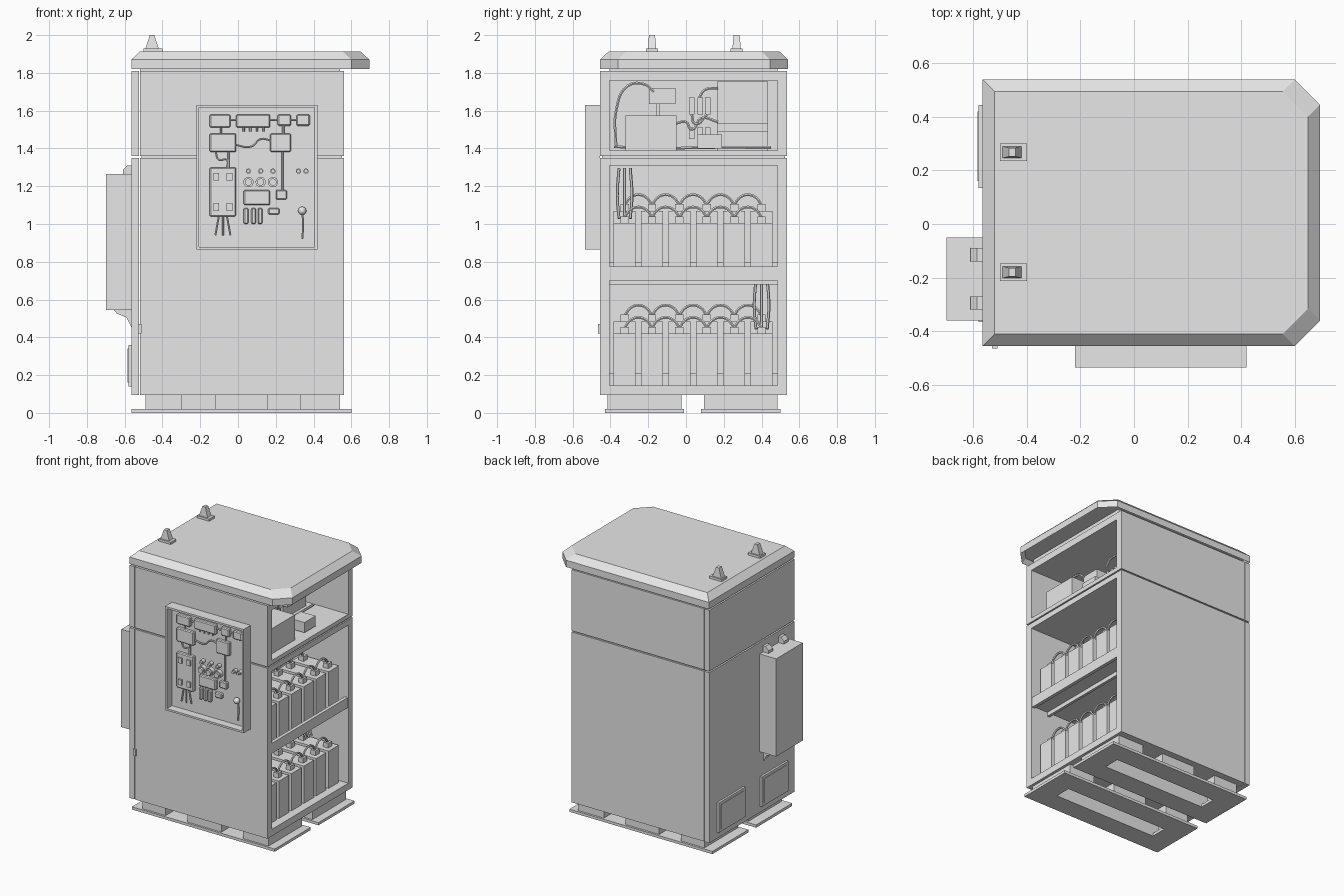
import bpy, bmesh, math
from mathutils import Vector, Matrix

cube = bpy.data.objects.get("Cube")
if cube:
    bpy.data.objects.remove(cube, do_unlink=True)

grey = bpy.data.materials.new("plain light grey")
grey.use_nodes = True
grey.diffuse_color = (0.8, 0.8, 0.8, 1)
grey.node_tree.nodes["Principled BSDF"].inputs["Base Color"].default_value = (0.8, 0.8, 0.8, 1)


def finish(name, bm):
    bmesh.ops.recalc_face_normals(bm, faces=bm.faces)
    mesh = bpy.data.meshes.new(name)
    bm.to_mesh(mesh)
    bm.free()
    mesh.materials.append(grey)
    obj = bpy.data.objects.new(name, mesh)
    bpy.context.collection.objects.link(obj)
    return obj


def boxes(name, *extents):
    """One object of boxes, each given as (x0, x1, y0, y1, z0, z1)."""
    bm = bmesh.new()
    for x0, x1, y0, y1, z0, z1 in extents:
        size = Matrix.Diagonal((x1 - x0, y1 - y0, z1 - z0, 1))
        centre = Matrix.Translation(((x0 + x1) / 2, (y0 + y1) / 2, (z0 + z1) / 2))
        bmesh.ops.create_cube(bm, size=1, matrix=centre @ size)
    return finish(name, bm)


def prism(name, lower, upper):
    """Solid between two matching loops of points."""
    bm = bmesh.new()
    loops = [[bm.verts.new(p) for p in loop] for loop in (lower, upper)]
    bm.faces.new(loops[0])
    bm.faces.new(loops[1])
    for i in range(len(lower)):
        j = (i + 1) % len(lower)
        bm.faces.new((loops[0][i], loops[0][j], loops[1][j], loops[1][i]))
    return finish(name, bm)


def cables(name, radius, paths):
    curve = bpy.data.curves.new(name, "CURVE")
    curve.dimensions = "3D"
    curve.bevel_depth = radius
    curve.bevel_resolution = 1
    curve.resolution_u = 5
    curve.use_fill_caps = True
    for path in paths:
        spline = curve.splines.new("BEZIER")
        spline.bezier_points.add(len(path) - 1)
        for point, co in zip(spline.bezier_points, path):
            point.co = co
            point.handle_left_type = point.handle_right_type = "AUTO"
    curve.materials.append(grey)
    obj = bpy.data.objects.new(name, curve)
    bpy.context.collection.objects.link(obj)
    bpy.ops.object.select_all(action="DESELECT")
    obj.select_set(True)
    bpy.context.view_layer.objects.active = obj
    bpy.ops.object.convert(target="MESH")
    bpy.ops.object.shade_smooth_by_angle()


# Cabinet shell: side walls and rear door, split by a seam
LEFT, RIGHT, FRONT, BACK = -0.52, 0.56, -0.455, 0.535
IN_FRONT, IN_BACK = -0.405, 0.485
BOTTOM, TOP = 0.095, 1.81
for part, low, high in (("lower", BOTTOM, 1.35), ("upper", 1.36, TOP)):
    boxes(part + "_walls",
          (LEFT, RIGHT, FRONT, IN_FRONT, low, high),
          (LEFT, RIGHT, IN_BACK, BACK, low, high),
          (LEFT, LEFT + 0.04, IN_FRONT, IN_BACK, low, high))
    boxes(part + "_rear_door", (-0.565, -0.525, FRONT, BACK, low, high))
boxes("decks",
      (LEFT, RIGHT, IN_FRONT, IN_BACK, BOTTOM, 0.145),
      (LEFT, RIGHT, IN_FRONT, IN_BACK, 1.31, 1.35),
      (LEFT, RIGHT, IN_FRONT, IN_BACK, 1.36, 1.39),
      (LEFT, RIGHT, IN_FRONT, IN_BACK, 1.76, TOP))
boxes("seam_core", (LEFT + 0.01, RIGHT - 0.01, FRONT + 0.01, BACK - 0.01, 1.34, 1.37))
boxes("shelf", (LEFT, RIGHT - 0.02, IN_FRONT, IN_BACK, 0.71, 0.73),
      (RIGHT - 0.03, RIGHT - 0.005, IN_FRONT, IN_BACK, 0.7, 0.775),
      (0.4, 0.42, IN_FRONT, IN_BACK, 0.68, 0.71))
boxes("roof_neck", (LEFT, RIGHT - 0.02, IN_FRONT, IN_BACK, 1.8, 1.86))
boxes("door_hinge", (-0.53, -0.51, FRONT - 0.01, FRONT, 0.42, 0.47))


# Roof with cut corners, chamfered rim and hollow underside
def roof_loop(d, z):
    x0, x1, y0, y1, c = -0.565 + d, 0.695 - d, FRONT + d, BACK + 0.005 - d, 0.095
    return [(x0, y0, z), (x1 - c, y0, z), (x1, y0 + c, z),
            (x1, y1 - c, z), (x1 - c, y1, z), (x0, y1, z)]


prism("roof_cap", roof_loop(0, 1.87), roof_loop(0.045, 1.913))
rim = prism("roof_rim", roof_loop(0, 1.82), roof_loop(0, 1.87))
bm = bmesh.new()
bm.from_mesh(rim.data)
under = min(bm.faces, key=lambda f: f.calc_center_median().z)
bmesh.ops.inset_region(bm, faces=[under], thickness=0.03)
for v in under.verts:
    v.co.z += 0.03
bm.to_mesh(rim.data)
bm.free()

# Lifting lugs on the roof
for side, y in (("front", -0.18), ("back", 0.268)):
    boxes(side + "_lug_foot", (-0.5, -0.4, y - 0.032, y + 0.032, 1.912, 1.93))

    def ring(x0, x1, w, z):
        return [(x0, y - w, z), (x1, y - w, z), (x1, y + w, z), (x0, y + w, z)]
    prism(side + "_lug", ring(-0.49, -0.42, 0.022, 1.93), ring(-0.467, -0.443, 0.016, 2))

# Skids with slots and fork pockets
for side, y0, y1 in (("front", -0.43, -0.01), ("back", 0.08, 0.5)):
    a, b = y0 + 0.15, y1 - 0.15
    boxes(side + "_skid_plate",
          (-0.565, 0.6, y0, a, 0, 0.02), (-0.565, 0.6, b, y1, 0, 0.02),
          (-0.565, -0.4, a, b, 0, 0.02), (0.44, 0.6, a, b, 0, 0.02))
    rails = [(x0, x1, p, q, 0.02, BOTTOM)
             for x0, x1 in ((-0.49, -0.3), (-0.12, 0.155), (0.33, 0.54))
             for p, q in ((y0 + 0.015, a), (b, y1 - 0.015))]
    boxes(side + "_skid_rails", *rails,
          (-0.49, 0.54, a - 0.02, a, 0.02, BOTTOM), (-0.49, 0.54, b, b + 0.02, 0.02, BOTTOM),
          (-0.49, -0.45, a, b, 0.02, BOTTOM), (0.5, 0.54, a, b, 0.02, BOTTOM))

# Rear unit with lugs and brackets, and low vent covers
boxes("rear_unit", (-0.7, -0.565, -0.36, -0.05, 0.545, 1.265))
for i, y in enumerate((-0.295, -0.115)):
    def plate(s):
        return [(-0.565, y + s, 1.26), (-0.61, y + s, 1.26), (-0.61, y + s, 1.285),
                (-0.585, y + s, 1.31), (-0.565, y + s, 1.31)]

    def bracket(s):
        return [(-0.565, y + s, 0.55), (-0.66, y + s, 0.55), (-0.64, y + s, 0.525),
                (-0.59, y + s, 0.505), (-0.565, y + s, 0.455)]
    prism("rear_unit_lug_%d" % i, plate(-0.025), plate(0.025))
    prism("rear_unit_bracket_%d" % i, bracket(-0.02), bracket(0.02))
for side, y in (("front", -0.21), ("back", 0.29)):
    boxes(side + "_vent_cover", (-0.58, -0.565, y - 0.155, y + 0.155, 0.14, 0.36),
          (-0.584, -0.58, y - 0.13, y + 0.13, 0.16, 0.34))

# Control box on the front
X0, X1, Z0, Z1, FACE, RIM, T = -0.22, 0.42, 0.865, 1.63, -0.475, -0.535, 0.014
boxes("control_box_frame",
      (X0, X0 + T, RIM, FRONT, Z0, Z1), (X1 - T, X1, RIM, FRONT, Z0, Z1),
      (X0 + T, X1 - T, RIM, FRONT, Z0, Z0 + T), (X0 + T, X1 - T, RIM, FRONT, Z1 - T, Z1))
boxes("control_panel", (X0 + T, X1 - T, FACE, FRONT, Z0 + T, Z1 - T))
modules = [(-0.15, -0.04, 1.51, 1.58), (-0.01, 0.17, 1.51, 1.58), (0.21, 0.28, 1.52, 1.58),
           (0.31, 0.38, 1.52, 1.58), (-0.15, -0.01, 1.38, 1.48), (0.17, 0.28, 1.38, 1.48),
           (-0.15, -0.01, 1.04, 1.3), (0.03, 0.17, 1.1, 1.18), (0.2, 0.26, 1.13, 1.18),
           (0.16, 0.22, 1.05, 1.085)]
modules += [(x, x + 0.025, 1, 1.085) for x in (0.03, 0.07, 0.105)]
obj = boxes("control_modules", *[(a, b, FACE - 0.03, FACE, c, d) for a, b, c, d in modules])
bevel = obj.modifiers.new("soft_edges", "BEVEL")
bevel.width = 0.006
boxes("breaker_details", *[(x, x + 0.03, FACE - 0.04, FACE, z, z + 0.04)
                           for x in (-0.13, -0.06) for z in (1.07, 1.23)])

# Dials, buttons and door knob
bm = bmesh.new()
dials = [(x, z, r) for x in (0.055, 0.12, 0.185) for z, r in ((1.28, 0.014), (1.222, 0.027))]
for x, z, r in dials + [(0.32, 1.28, 0.014), (0.36, 1.28, 0.014)]:
    for radius, depth in ((r, 0.03), (r * 0.7, 0.045)):
        place = Matrix.Translation((x, FACE - depth / 2, z)) @ Matrix.Rotation(math.pi / 2, 4, "X")
        bmesh.ops.create_cone(bm, cap_ends=True, segments=20, radius1=radius, radius2=radius,
                              depth=depth, matrix=place)
bmesh.ops.create_uvsphere(bm, u_segments=16, v_segments=8, radius=0.022,
                          matrix=Matrix.Translation((0.34, FACE - 0.025, 1.07)))
knobs = finish("dials_and_knob", bm)
bpy.ops.object.select_all(action="DESELECT")
knobs.select_set(True)
bpy.context.view_layer.objects.active = knobs
bpy.ops.object.shade_smooth_by_angle()

# Control box wiring
wires = [[(-0.05, 1.55), (0, 1.55)], [(0.16, 1.55), (0.22, 1.55)], [(0.27, 1.55), (0.32, 1.55)],
         [(-0.09, 1.52), (-0.09, 1.47)], [(0.24, 1.53), (0.24, 1.47)], [(0.235, 1.39), (0.235, 1.17)],
         [(-0.02, 1.42), (0.07, 1.41), (0.12, 1.45), (0.18, 1.44)],
         [(-0.12, 1.39), (-0.1, 1.34), (-0.06, 1.34), (-0.06, 1.29)], [(-0.05, 1.39), (-0.05, 1.29)],
         [(0.34, 1.06), (0.345, 1), (0.34, 0.92)], [(-0.08, 1.05), (-0.08, 0.94)],
         [(-0.1, 1.05), (-0.12, 0.94)], [(-0.06, 1.05), (-0.04, 0.94)]]
wires += [[(x, 1.52), (x, 1.49)] for x in (0.03, 0.065, 0.1, 0.135)]
cables("control_wiring", 0.006, [[(x, FACE - 0.012, z) for x, z in w] for w in wires])

# Battery banks: a front row and a raised back row on each level
columns = [-0.325 + 0.145 * i for i in range(6)]
for level, floor in (("lower", 0.145), ("upper", 0.73)):
    cells, posts, leads = [], [], []
    boxes(level + "_battery_step", (-0.42, 0.14, IN_FRONT, IN_BACK, floor, floor + 0.065))
    for near, far, base in ((0.5, 0.2, floor), (0.1, -0.2, floor + 0.065)):
        top = base + 0.275
        for y in columns:
            cells.append((far, near, y - 0.058, y + 0.058, base, top))
            for x in (near - 0.05, far + 0.05):
                posts.append((x - 0.02, x + 0.02, y - 0.022, y + 0.022, top, top + 0.035))
        for y, y_next in zip(columns, columns[1:]):
            for x in (near - 0.05, far + 0.05):
                mid = (y + y_next) / 2
                leads.append([(x, y, top + 0.03), (x, y + 0.03, top + 0.07), (x, mid, top + 0.085),
                              (x, y_next - 0.03, top + 0.07), (x, y_next, top + 0.03)])
    boxes(level + "_batteries", *cells)
    boxes(level + "_battery_posts", *posts)
    end = columns[0] if level == "upper" else columns[-1]
    for s in (-0.03, 0, 0.03):
        leads.append([(0.3, end + s, floor + 0.3), (0.25, end + 1.3 * s, floor + 0.42),
                      (0.2, end + s, floor + 0.565)])
    cables(level + "_battery_leads", 0.008, leads)

# Equipment in the top bay
boxes("power_unit", (0.2, 0.5, -0.32, -0.05, 1.39, 1.575))
boxes("relay_box", (0.15, 0.28, -0.195, -0.055, 1.635, 1.72), (0.18, 0.2, -0.16, -0.14, 1.57, 1.64))
boxes("inverter", (-0.1, 0.25, 0.165, 0.435, 1.39, 1.755), (0.25, 0.29, 0.165, 0.435, 1.49, 1.535))
boxes("junction_box", (0.38, 0.5, 0.06, 0.19, 1.4, 1.475))
boxes("connectors", *[(0.2, 0.26, y, y + 0.03, z, z + h) for y in (0.015, 0.06, 0.1)
                      for z, h in ((1.58, 0.09), (1.45, 0.06))])
loops = [[(-0.37, 1.41), (-0.37, 1.6), (-0.31, 1.73), (-0.22, 1.74), (-0.17, 1.7)],
         [(-0.06, 1.53), (0, 1.54), (0.03, 1.5), (0.08, 1.56), (0.17, 1.54)],
         [(-0.38, 1.41), (-0.2, 1.4), (0.1, 1.405), (0.45, 1.405)],
         [(0.07, 1.67), (0.1, 1.71), (0.17, 1.72)], [(0.03, 1.58), (0.05, 1.53), (0.11, 1.58)]]
cables("top_bay_wiring", 0.008, [[(0.3, y, z) for y, z in loop] for loop in loops])
